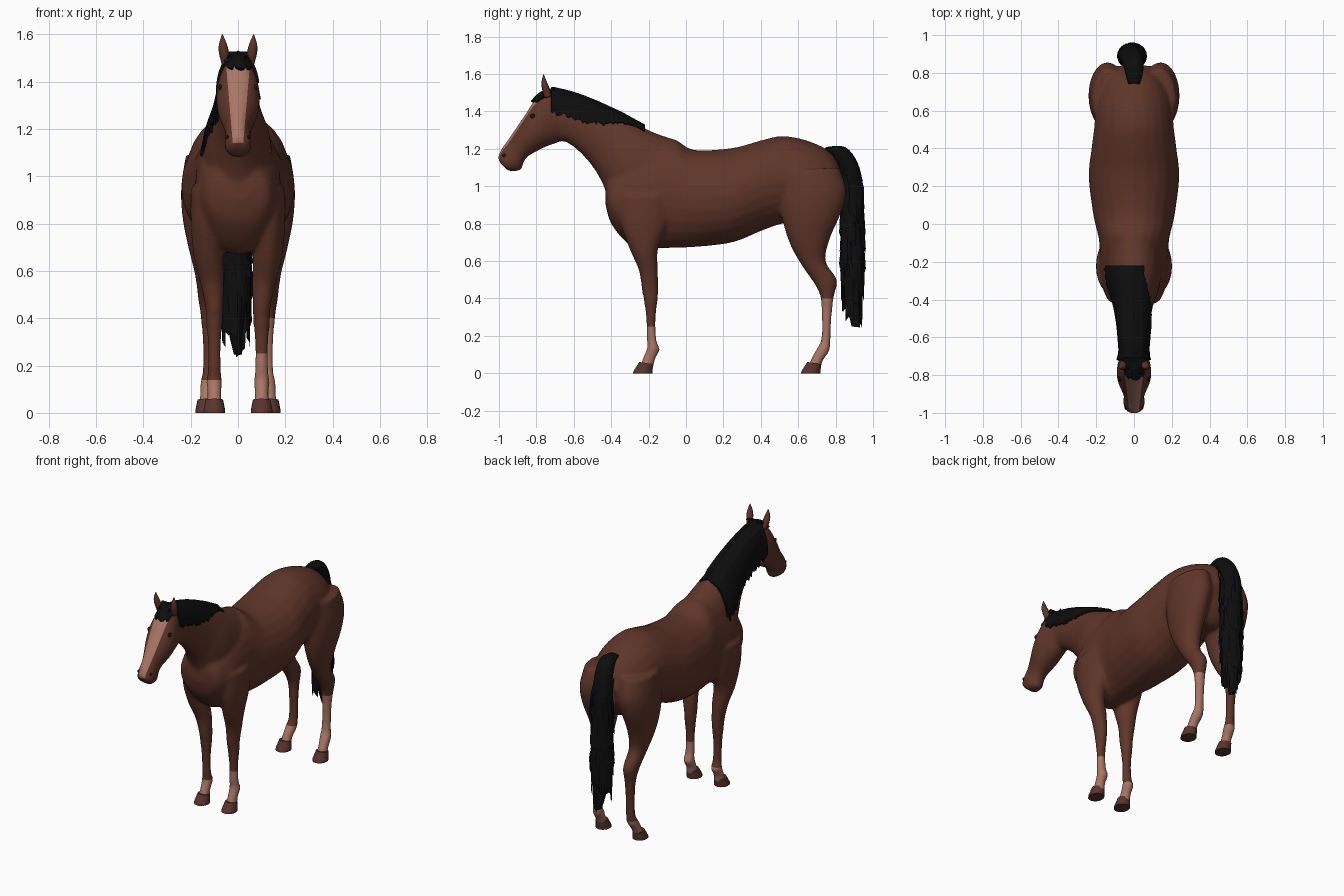
import bpy, bmesh, math, random
from mathutils import Vector
from mathutils.bvhtree import BVHTree

random.seed(4)
if "Cube" in bpy.data.objects:
    bpy.data.objects.remove(bpy.data.objects["Cube"])


def material(name, r, g, b):
    mat = bpy.data.materials.new(name)
    mat.use_nodes = True
    mat.diffuse_color = (r, g, b, 1)
    bsdf = next(n for n in mat.node_tree.nodes if n.type == 'BSDF_PRINCIPLED')
    bsdf.inputs["Base Color"].default_value = (r, g, b, 1)
    bsdf.inputs["Roughness"].default_value = 0.8
    return mat


coat = material("bay coat", 0.115, 0.036, 0.022)
pale = material("pale markings", 0.40, 0.18, 0.13)
black = material("black hair", 0.004, 0.004, 0.004)
blue = material("blue hair sheen", 0.002, 0.002, 0.11)
horn = material("hoof horn", 0.10, 0.034, 0.026)
dark = material("dark eye", 0.02, 0.007, 0.005)


def add_object(name, bm, mats, smooth=True):
    bmesh.ops.recalc_face_normals(bm, faces=bm.faces)
    mesh = bpy.data.meshes.new(name)
    bm.to_mesh(mesh)
    bm.free()
    for mat in mats:
        mesh.materials.append(mat)
    mesh.polygons.foreach_set("use_smooth", [smooth] * len(mesh.polygons))
    obj = bpy.data.objects.new(name, mesh)
    bpy.context.collection.objects.link(obj)
    return obj


def curve_rings(rings, steps):
    """Catmull-Rom interpolation through the rings."""
    if steps == 1:
        return rings
    pts = [rings[0]] + rings + [rings[-1]]
    out = []
    for p, q, r, s in zip(pts, pts[1:], pts[2:], pts[3:]):
        for i in range(steps):
            t = i / steps
            out.append([b + 0.5 * t * (c - a + t * (2*a - 5*b + 4*c - d + t * (3*(b - c) + d - a)))
                        for a, b, c, d in zip(p, q, r, s)])
    return out + [rings[-1]]


def loft(bm, rings, side=1, steps=5, n=24):
    """Each ring: one edge (y, z), opposite edge (y, z), half width, x centre."""
    loops = []
    for y1, z1, y2, z2, w, x in curve_rings(rings, steps):
        loop = []
        for k in range(n):
            a = 2 * math.pi * k / n
            t = 0.5 - 0.5 * math.cos(a)
            loop.append(bm.verts.new((side * (x + w * math.sin(a)),
                                      y1 + (y2 - y1) * t, z1 + (z2 - z1) * t)))
        loops.append(loop)
    for a, b in zip(loops, loops[1:]):
        for k in range(n):
            bm.faces.new((a[k], a[k - 1], b[k - 1], b[k]))
    bm.faces.new(loops[0])
    bm.faces.new(loops[-1])


def sheet(bm, columns, index=0):
    """Grid of faces through equal-length columns of points."""
    grid = [[bm.verts.new(p) for p in col] for col in columns]
    for a, b in zip(grid, grid[1:]):
        for i in range(len(a) - 1):
            bm.faces.new((a[i], a[i + 1], b[i + 1], b[i])).material_index = index


# Body sections
trunk = [(-.43, .99, -.43, .9, .06, 0), (-.42, 1.05, -.4, .8, .13, 0), (-.36, 1.12, -.32, .7, .165, 0),
         (-.25, 1.2, -.25, .67, .18, 0), (-.08, 1.255, -.1, .67, .185, 0), (.04, 1.195, .05, .675, .215, 0),
         (.25, 1.205, .25, .7, .24, 0), (.4, 1.245, .4, .76, .225, 0), (.52, 1.268, .52, .8, .21, 0),
         (.66, 1.24, .64, .8, .2, 0), (.78, 1.175, .74, .8, .16, 0), (.845, 1.05, .82, .9, .09, 0)]
neck = [(-.08, 1.255, -.38, .85, .15, 0), (-.2, 1.3, -.44, 1, .135, 0), (-.33, 1.37, -.49, 1.09, .105, 0),
        (-.48, 1.44, -.56, 1.175, .085, 0), (-.6, 1.485, -.64, 1.235, .075, 0), (-.7, 1.51, -.7, 1.24, .07, 0)]
head = [(-.68, 1.505, -.64, 1.25, .065, 0), (-.745, 1.51, -.68, 1.235, .08, 0), (-.805, 1.465, -.75, 1.21, .092, 0),
        (-.865, 1.375, -.8, 1.185, .086, 0), (-.91, 1.31, -.85, 1.155, .066, 0), (-.955, 1.245, -.87, 1.12, .053, 0),
        (-.99, 1.195, -.885, 1.085, .057, 0), (-1.004, 1.15, -.94, 1.08, .05, 0), (-.99, 1.12, -.96, 1.09, .03, 0)]
foreleg = [(-.36, .95, -.08, .95, .07, .13), (-.35, .8, -.1, .8, .065, .135), (-.3, .66, -.15, .66, .062, .125),
           (-.252, .55, -.15, .55, .05, .11), (-.237, .45, -.148, .44, .038, .1), (-.224, .38, -.153, .38, .035, .1),
           (-.212, .28, -.163, .28, .028, .1), (-.21, .18, -.158, .18, .029, .1), (-.207, .14, -.14, .125, .034, .1),
           (-.227, .09, -.163, .08, .03, .1), (-.25, .03, -.175, .025, .034, .1)]
hindleg = [(.5, 1.08, .82, 1.1, .09, .13), (.5, .93, .857, .98, .1, .14), (.52, .8, .83, .86, .09, .145),
           (.56, .68, .77, .72, .07, .14), (.623, .57, .747, .6, .052, .13), (.688, .475, .807, .5, .044, .125),
           (.72, .4, .789, .4, .035, .122), (.726, .28, .777, .28, .029, .12), (.723, .18, .772, .17, .031, .12),
           (.698, .13, .767, .12, .035, .125), (.673, .085, .737, .075, .031, .13), (.65, .03, .715, .025, .034, .132)]
bm = bmesh.new()
for part in (trunk, neck, head):
    loft(bm, part)
for side in (1, -1):
    loft(bm, foreleg, side)
    loft(bm, hindleg, side)
body = add_object("body", bm, [coat, pale])

# Fuse the sections into one smooth skin
fuse = body.modifiers.new("fuse", 'REMESH')
fuse.mode = 'VOXEL'
fuse.voxel_size = 0.011
soften = body.modifiers.new("soften", 'SMOOTH')
soften.iterations = 7
depsgraph = bpy.context.evaluated_depsgraph_get()
skin = bpy.data.meshes.new_from_object(body.evaluated_get(depsgraph))
body.modifiers.clear()
bm = bmesh.new()
bm.from_mesh(skin)


def cut(co, no, test):
    faces = [f for f in bm.faces if test(f.calc_center_median())]
    geom = set(faces) | {e for f in faces for e in f.edges} | {v for f in faces for v in f.verts}
    bmesh.ops.bisect_plane(bm, geom=list(geom), plane_co=co, plane_no=no)


# Socks of different heights and a tapering blaze
socks = {(1, False): 0.25, (1, True): 0.4, (-1, False): 0.14, (-1, True): 0.14}
for (side, hind), top in socks.items():
    cut((0, 0, top), (0, 0, 1),
        lambda c: c.x * side > 0 and (c.y > 0.3) == hind and abs(c.z - top) < 0.05)
on_face = lambda c: c.y < -0.76 and c.z > 1.37 + 1.04 * (c.y + 0.72)
for side in (1, -1):
    cut((side * 0.023, 0, 1.15), (side, 0, -0.085), on_face)
cut((0, 0, 1.14), (0, 0, 1), on_face)
for f in bm.faces:
    c = f.calc_center_median()
    sock = c.z < socks[(1 if c.x > 0 else -1, c.y > 0.3)]
    blaze = on_face(c) and c.z > 1.14 and abs(c.x) < 0.023 + 0.085 * (c.z - 1.15)
    f.material_index = int(sock or blaze)
    f.smooth = True
surface = BVHTree.FromBMesh(bm)
bm.to_mesh(body.data)
bm.free()


def touch(origin, direction):
    return surface.ray_cast(Vector(origin), Vector(direction))[0]


# Hooves, ears, eyes and nostrils
for side, word in ((1, "left"), (-1, "right")):
    for end, heel, x in (("front", -.18, .1), ("hind", .718, .134)):
        bm = bmesh.new()
        loft(bm, [(heel - .104, 0, heel, 0, .046, x), (heel - .1, .012, heel, .01, .046, x),
                  (heel - .07, .06, heel + .006, .05, .037, x)], side, 1)
        hoof = add_object(f"{end}_{word}_hoof", bm, [horn], False)
    bm = bmesh.new()
    loft(bm, [(-.755, 1.47, -.72, 1.48, .014, .055), (-.77, 1.52, -.73, 1.525, .021, .06),
              (-.772, 1.56, -.745, 1.56, .016, .064), (-.763, 1.598, -.76, 1.598, .002, .066)], side, 4, 12)
    add_object(f"{word}_ear", bm, [coat])
    for name, y, z, r in (("eye", -.818, 1.375, .016), ("nostril", -.972, 1.165, .011)):
        spot = touch((side, y, z), (-side, 0, 0))
        bm = bmesh.new()
        bmesh.ops.create_uvsphere(bm, u_segments=14, v_segments=8, radius=r)
        bmesh.ops.scale(bm, verts=bm.verts, vec=(0.45, 1, 0.8))
        bmesh.ops.translate(bm, verts=bm.verts, vec=spot)
        add_object(f"{word}_{name}", bm, [dark])

# Mane draped over the neck, longer on the right
columns = []
for i in range(49):
    y = -0.72 + 0.5 * i / 48
    crest = touch((0, y, 3), (0, 0, -1)).z
    short = max(0.015, min(0.12, 0.12 - 0.27 * (y + 0.55))) * random.uniform(0.85, 1.1)
    if y > -0.45:
        short = max(0.012, short * (-0.2 - y) / 0.25)
    ends = {}
    for side, drop in ((1, short), (-1, 0.215 * random.uniform(0.85, 1.1))):
        ends[side] = []
        x = 0.01
        for k in range(1, 9):
            z = crest - drop * k / 8
            hit = touch((side, y, z), (-side, 0, 0))
            x = max(x, abs(hit.x)) if hit else x
            ends[side].append((side * (x + 0.012), y, z + 0.012 * (1 - k / 8)))
    columns.append(ends[1][::-1] + [(0, y, crest + 0.022)] + ends[-1])
bm = bmesh.new()
sheet(bm, columns)
mane = add_object("mane", bm, [black], False)

# Forelock lying on the brow
columns = []
for i in range(13):
    x = -0.056 + 0.112 * i / 12
    low = random.uniform(1.445, 1.465)
    rows = [low + (1.5 - low) * k / 5 for k in range(6)]
    hits = [touch((x, -2, z), (0, 1, 0)) or Vector((x, -0.75, z)) for z in rows]
    columns.append([h + Vector((0, -0.012, 0.008)) for h in hits] + [(x, -0.71, 1.527)])
bm = bmesh.new()
sheet(bm, columns)
forelock = add_object("forelock", bm, [black], False)
for hair in (mane, forelock):
    hair.modifiers.new("thickness", 'SOLIDIFY').thickness = 0.012

# Tail core with ragged locks
tail = [(.73, 1.185, .75, 1.21, .03, 0), (.78, 1.16, .85, 1.21, .05, 0), (.83, 1.07, .92, 1.12, .058, -.01),
        (.845, .95, .95, .97, .06, -.015), (.835, .8, .945, .8, .06, -.01), (.835, .6, .945, .6, .055, -.01),
        (.84, .45, .94, .45, .045, -.01), (.865, .34, .935, .34, .03, -.01), (.885, .25, .93, .245, .018, 0)]
bm = bmesh.new()
loft(bm, tail, 1, 4, 14)
add_object("tail_core", bm, [black], False)
bm = bmesh.new()
for i in range(64):
    is_blue = i % 8 == 0
    a = i * 2.4
    top = 1.12 - 0.62 * i / 63
    length = 0.09 if is_blue else random.uniform(0.16, 0.26)
    width = 0.007 if is_blue else random.uniform(0.02, 0.035)
    out = Vector((math.sin(a), math.cos(a), 0))
    across = Vector((out.y, -out.x, 0)) * width
    columns = [[], [], []]
    for k in range(5):
        t = k / 4
        z = top - length * t
        spread = 1.06 if is_blue else 0.9 + 0.3 * t
        thin = min(1, 0.45 + z)
        centre = Vector((-0.01, 0.89 - 0.3 * max(0, z - 1.0), z))
        centre += Vector((out.x * 0.062, out.y * 0.055, 0)) * spread * thin
        for j in (-1, 0, 1):
            columns[j + 1].append(centre + across * j * (1 - 0.35 * t) + out * (0.006 if j == 0 else 0)
                                  + Vector((0, 0, j * 0.02 * t)))
    sheet(bm, columns, int(is_blue))
add_object("tail_locks", bm, [black, blue], False)
